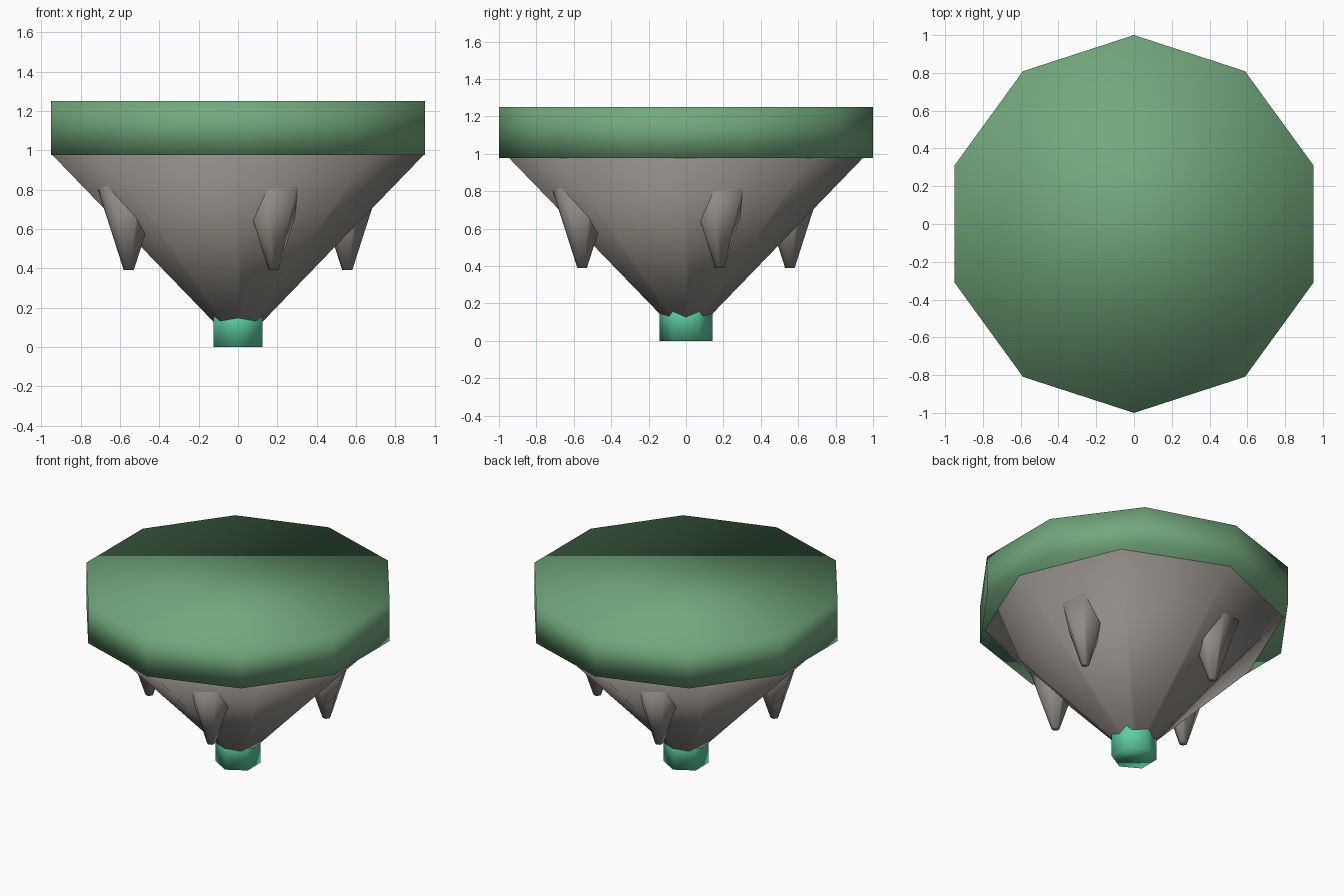
import bpy
import math

if "Cube" in bpy.data.objects:
    bpy.data.objects.remove(bpy.data.objects["Cube"], do_unlink=True)


def make_material(name, rgb):
    mat = bpy.data.materials.new(name)
    mat.use_nodes = True
    color = (*rgb, 1.0)
    mat.diffuse_color = color
    mat.node_tree.nodes["Principled BSDF"].inputs["Base Color"].default_value = color
    return mat


def frustum(name, sides, z_low, z_high, r_low, r_high, mat, x=0, y=0, turn=0):
    """Smooth-shaded, closed prism or taper between two heights."""
    bpy.ops.mesh.primitive_cone_add(
        vertices=sides, radius1=r_low, radius2=r_high, depth=z_high - z_low,
        location=(x, y, (z_low + z_high) / 2), rotation=(0, 0, turn))
    obj = bpy.context.object
    obj.name = name
    obj.data.materials.append(mat)
    bpy.ops.object.shade_smooth()
    return obj


grass = make_material("grass green", (0.17, 0.39, 0.205))
rock = make_material("warm grey rock", (0.275, 0.255, 0.235))
crystal = make_material("teal crystal", (0.11, 0.62, 0.36))

# Ten-sided grass slab on top
frustum("grass_slab", 10, 0.977, 1.25, 1.0, 1.0, grass)

# Eight-sided rock tapering down into the crystal
frustum("rock_body", 8, 0.03, 0.979, 0.03, 0.947, rock)

# Six-sided crystal at the tip
frustum("crystal_tip", 6, 0.0, 0.24, 0.143, 0.143, crystal)

# Four hanging rock spikes, a quarter turn apart
for i in range(4):
    angle = math.radians(18 + 90 * i)
    frustum(f"rock_spike_{i + 1}", 6, 0.39, 0.83, 0.026, 0.17, rock,
            0.584 * math.cos(angle), 0.584 * math.sin(angle), angle)
